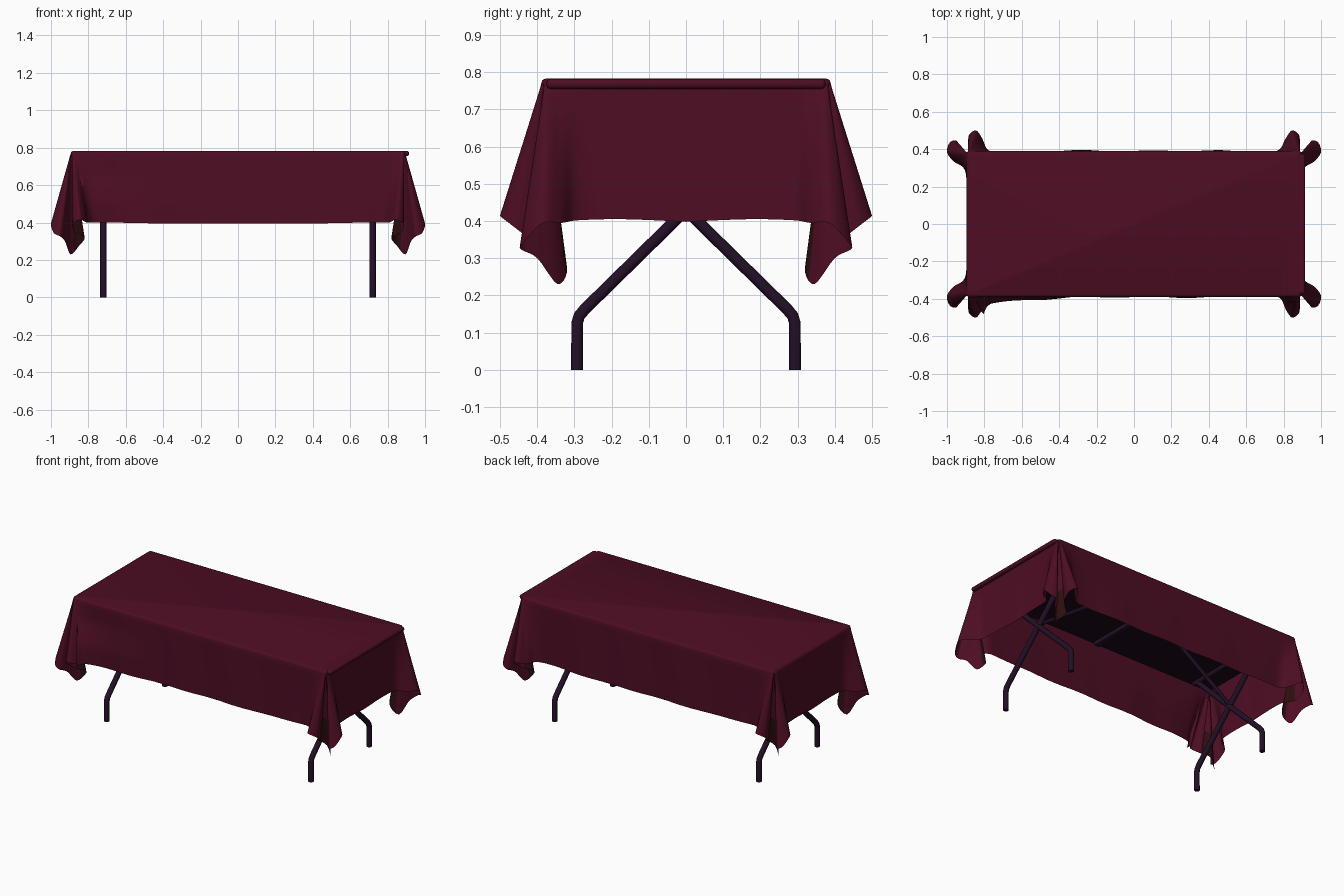
import bpy, bmesh, math
from mathutils import Vector

old = bpy.data.objects.get("Cube")
if old:
    bpy.data.objects.remove(old, do_unlink=True)


def material(name, rgb):
    m = bpy.data.materials.new(name)
    m.use_nodes = True
    m.diffuse_color = (*rgb, 1)
    bsdf = m.node_tree.nodes["Principled BSDF"]
    bsdf.inputs["Base Color"].default_value = (*rgb, 1)
    bsdf.inputs["Roughness"].default_value = 0.8
    return m


burgundy = material("burgundy cloth", (0.075, 0.004, 0.017))
brown = material("brown lining", (0.026, 0.004, 0.005))
purple = material("dark purple metal", (0.017, 0.005, 0.020))
black = material("dark board", (0.010, 0.003, 0.010))


def smooth(ob, angle=40):
    bpy.ops.object.select_all(action='DESELECT')
    ob.select_set(True)
    bpy.context.view_layer.objects.active = ob
    bpy.ops.object.shade_smooth_by_angle(angle=math.radians(angle))


def box(name, size, loc, mat, bevel):
    bpy.ops.mesh.primitive_cube_add(size=1, location=loc)
    ob = bpy.context.object
    ob.name = name
    ob.scale = size
    bpy.ops.object.transform_apply(location=False, rotation=False, scale=True)
    mod = ob.modifiers.new("bevel", 'BEVEL')
    mod.width, mod.segments = bevel, 3
    ob.data.materials.append(mat)
    smooth(ob)
    return ob


def tube(name, points, radius, mat):
    cu = bpy.data.curves.new(name, 'CURVE')
    cu.dimensions = '3D'
    cu.bevel_depth, cu.bevel_resolution, cu.use_fill_caps = radius, 3, True
    sp = cu.splines.new('POLY')
    sp.points.add(len(points) - 1)
    for p, co in zip(sp.points, points):
        p.co = (*co, 1)
    ob = bpy.data.objects.new(name, cu)
    bpy.context.collection.objects.link(ob)
    bpy.ops.object.select_all(action='DESELECT')
    ob.select_set(True)
    bpy.context.view_layer.objects.active = ob
    bpy.ops.object.convert(target='MESH')
    ob = bpy.context.object
    ob.data.materials.clear()
    ob.data.materials.append(mat)
    smooth(ob)


# Tablecloth: one quarter as (table edge x, y, hem x, y, z), from back middle to end middle
QUARTER = [
    (0, .39, 0, .39, .395), (.4, .39, .4, .392, .395), (.68, .39, .68, .385, .4),
    (.80, .39, .775, .395, .4), (.865, .39, .81, .455, .4), (.883, .389, .845, .5, .415),
    (.888, .388, .885, .47, .39), (.889, .387, .87, .41, .345), (.890, .386, .82, .37, .32),
    (.891, .385, .85, .32, .275), (.892, .384, .895, .345, .23), (.893, .383, .925, .4, .3),
    (.894, .381, .95, .445, .325), (.895, .378, .985, .435, .345), (.895, .37, 1, .385, .395),
    (.895, .35, .965, .335, .395), (.895, .29, .905, .29, .402), (.895, .17, .895, .17, .405),
    (.895, 0, .895, 0, .398),
]
STEPS = 5


def spline(pts):
    """Sample a smooth path through the points, keeping the path parameter."""
    out = []
    for i in range(len(pts) - 1):
        a, b = pts[max(i - 1, 0)], pts[i]
        c, d = pts[i + 1], pts[min(i + 2, len(pts) - 1)]
        for k in range(STEPS):
            t = k / STEPS
            row = [0.5 * (2 * q + (r - p) * t + (2 * p - 5 * q + 4 * r - s) * t * t
                          + (3 * q - p - 3 * r + s) * t ** 3)
                   for p, q, r, s in zip(a, b, c, d)]
            row[0] = b[0] + (c[0] - b[0]) * t
            row[1] = b[1] + (c[1] - b[1]) * t
            out.append((i + t, row))
    out.append((len(pts) - 1, list(pts[-1])))
    return out


quarter = spline(QUARTER)
ring = []
for sx, sy, flip in ((1, 1, False), (1, -1, True), (-1, -1, False), (-1, 1, True)):
    part = quarter[::-1] if flip else quarter
    for par, (ex, ey, hx, hy, hz) in part[:-1]:
        ring.append((par, Vector((ex * sx, ey * sy, 0)), Vector((hx * sx, hy * sy, hz))))

bm = bmesh.new()
ROWS = 14
rows = []
for inset, z in ((.016, .783), (.005, .779)):
    rows.append([bm.verts.new((e.x * (1 - inset), e.y * (1 - inset * 2), z)) for _, e, h in ring])
for r in range(ROWS + 1):
    t = r / ROWS
    line = []
    for par, e, h in ring:
        p = Vector((e.x, e.y, .768)).lerp(h, t)
        # soft ripples along the long sides
        if par < 4:
            p.y += .004 * t * math.sin(17 * p.x)
        # loose bulge at the front right side
        if p.y < 0 and par < 4 and p.x < -.35:
            p.y -= .035 * min(1, (-p.x - .35) / .4) * max(0, min(1, (t - .3) / .4))
        line.append(bm.verts.new(p))
    rows.append(line)
n = len(ring)
for r in range(len(rows) - 1):
    for i in range(n):
        j = (i + 1) % n
        f = bm.faces.new((rows[r][i], rows[r][j], rows[r + 1][j], rows[r + 1][i]))
        # lining shows inside the tucked corner folds
        deep = 7 < ring[i][0] < 9.5 and r > ROWS * .75
        f.material_index = 1 if deep else 0
bm.faces.new(rows[0])
bmesh.ops.remove_doubles(bm, verts=bm.verts, dist=.0004)
bmesh.ops.recalc_face_normals(bm, faces=bm.faces)
me = bpy.data.meshes.new("tablecloth")
bm.to_mesh(me)
bm.free()
me.materials.append(burgundy)
me.materials.append(brown)
cloth = bpy.data.objects.new("tablecloth", me)
bpy.context.collection.objects.link(cloth)
smooth(cloth, 60)

# Rolled cloth edge on one end
box("rolled_edge", (.04, .75, .027), (.895, 0, .769), burgundy, .011)

# Table board and underside bar
box("board", (1.73, .71, .03), (0, 0, .75), black, .005)
box("cross_bar", (.04, .68, .025), (0, 0, .725), purple, .005)

# Crossed folding legs with braces
for sx, end in ((-1, "right"), (1, "left")):
    x = sx * .72
    for sy, side in ((-1, "front"), (1, "back")):
        path = [(.293, 0), (.293, .125), (.287, .145), (.272, .163), (0, .43), (-.29, .72)]
        tube(f"{end}_{side}_leg", [(x, sy * y, z) for y, z in path], .0165, purple)
    tube(f"{end}_brace", [(x, 0, .44), (sx * .31, 0, .725)], .012, purple)
    tube(f"{end}_leg_rail", [(x, -.32, .72), (x, .32, .72)], .015, purple)
